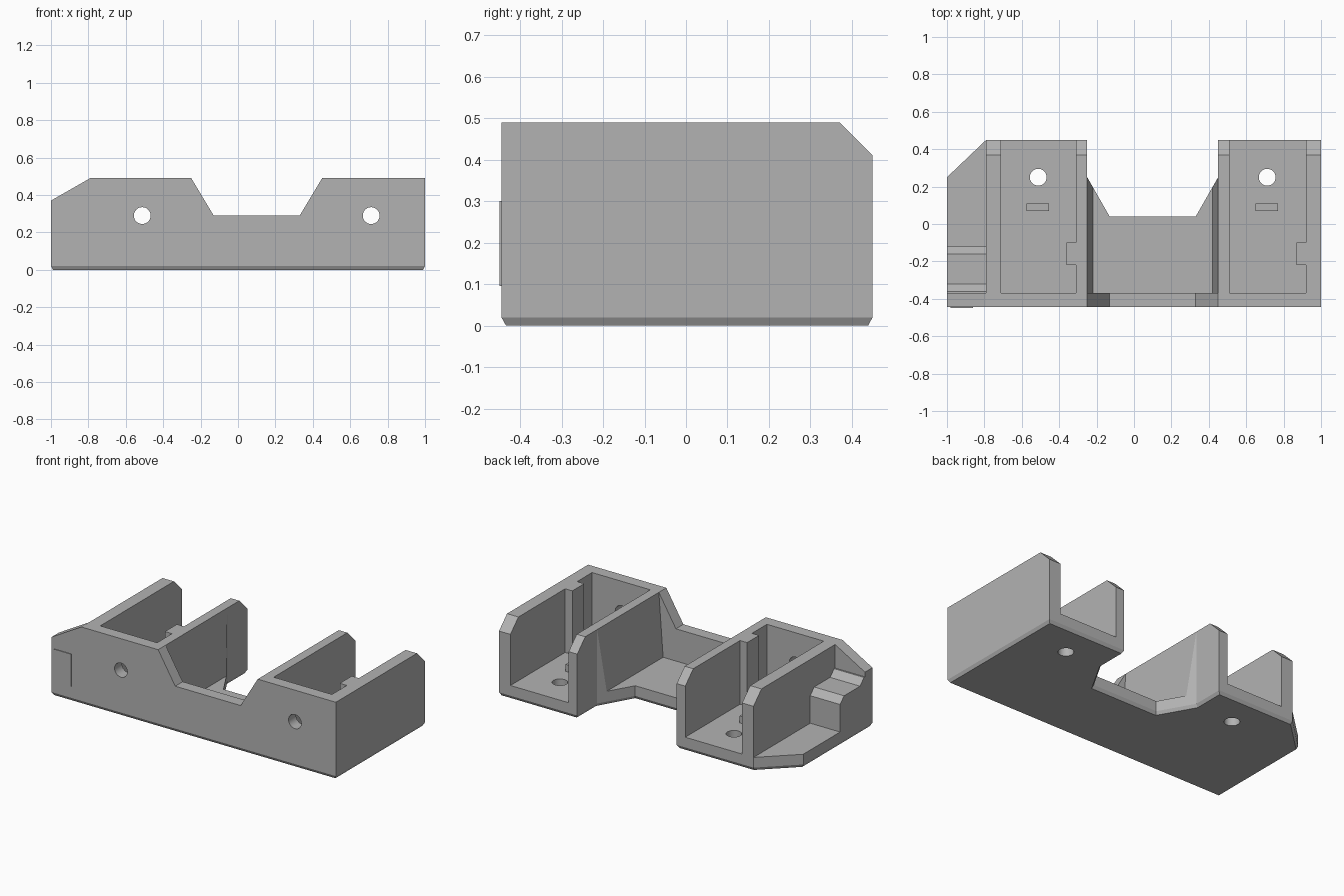
import bpy, bmesh, math
from mathutils import Vector

if "Cube" in bpy.data.objects:
    bpy.data.objects.remove(bpy.data.objects["Cube"], do_unlink=True)

grey = bpy.data.materials.new("matte grey")
grey.use_nodes = True
grey.diffuse_color = (0.45, 0.45, 0.45, 1)
grey.node_tree.nodes["Principled BSDF"].inputs["Base Color"].default_value = grey.diffuse_color

FLOOR, TOP = 0.085, 0.49
FRONT, INNER, BACK = -0.445, -0.37, 0.45
ROOT = 0.04  # parts start inside the floor so they fuse cleanly


def prism(name, points, axis, start, end, edit=None):
    """Extrude a 2D outline along x, y or z."""
    place = {"x": lambda a, b, t: (t, a, b),
             "y": lambda a, b, t: (a, t, b),
             "z": lambda a, b, t: (a, b, t)}[axis]
    bm = bmesh.new()
    face = bm.faces.new([bm.verts.new(place(a, b, start)) for a, b in points])
    moved = bmesh.ops.extrude_face_region(bm, geom=[face])["geom"]
    shift = Vector(place(0, 0, end - start))
    for v in moved:
        if isinstance(v, bmesh.types.BMVert):
            v.co += shift
    bmesh.ops.recalc_face_normals(bm, faces=bm.faces)
    if edit:
        edit(bm)
    mesh = bpy.data.meshes.new(name)
    bm.to_mesh(mesh)
    bm.free()
    mesh.materials.append(grey)
    obj = bpy.data.objects.new(name, mesh)
    bpy.context.collection.objects.link(obj)
    return obj


def box(name, x0, x1, y0, y1, z0, z1):
    return prism(name, [(x0, y0), (x1, y0), (x1, y1), (x0, y1)], "z", z0, z1)


def circle(a, b, r=0.045, n=32):
    return [(a + r * math.cos(math.tau * i / n), b + r * math.sin(math.tau * i / n))
            for i in range(n)]


def combine(target, other, operation):
    """Apply a boolean and discard the second object."""
    mod = target.modifiers.new(operation, "BOOLEAN")
    mod.operation, mod.solver, mod.object = operation, "EXACT", other
    bpy.context.view_layer.objects.active = target
    bpy.ops.object.modifier_apply(modifier=mod.name)
    bpy.data.objects.remove(other, do_unlink=True)


def chamfer_bottom(bm):
    bottom = min(bm.faces, key=lambda f: f.calc_center_median().z)
    bmesh.ops.inset_region(bm, faces=[bottom], thickness=0.011, use_even_offset=True)
    for v in bottom.verts:
        v.co.z = 0


# Floor slab with rear notch, cut corner and chamfered underside
body = prism("bracket_body",
             [(-1, FRONT), (1, FRONT), (1, BACK), (0.45, BACK), (0.45, 0.25), (0.33, 0.04),
              (-0.13, 0.04), (-0.25, 0.25), (-0.25, BACK), (-0.79, BACK), (-1, 0.25)],
             "z", 0.02, FLOOR, chamfer_bottom)

# Front wall with a dipped centre
parts = [prism("front_wall",
               [(-1, ROOT), (1, ROOT), (1, TOP), (0.45, TOP), (0.33, 0.29), (-0.13, 0.29),
                (-0.25, TOP), (-0.79, TOP), (-1, 0.37)], "y", FRONT, INNER)]

# Bay side walls with clipped rear top corners
wall = [(INNER - 0.03, ROOT), (BACK, ROOT), (BACK, 0.41), (0.37, TOP), (INNER - 0.03, TOP)]
for x0, x1 in ((-0.79, -0.71), (-0.31, -0.25), (0.45, 0.51), (0.92, 1.0)):
    parts.append(prism("bay_wall", wall, "x", x0, x1))

# Guide rib and floor nub in each bay
for rib_x, centre in ((-0.31, -0.515), (0.92, 0.71)):
    parts.append(box("guide_rib", rib_x - 0.05, rib_x + 0.03, -0.22, -0.10, ROOT, TOP))
    parts.append(box("floor_nub", centre - 0.06, centre + 0.06, 0.07, 0.11, ROOT, 0.13))


# Tapered skirts on the two walls facing the middle
def trim_skirt(bm):
    for v in bm.verts:
        if v.co.y > 0 and -0.24 < v.co.x < 0.44:
            v.co.y = 0.197


for x, side in ((-0.25, 1), (0.45, -1)):
    parts.append(prism("wall_skirt", [(x, FLOOR), (x + 0.03 * side, FLOOR), (x, TOP)],
                       "y", INNER, 0.25, trim_skirt))

# Stepped block on the side flange
parts.append(prism("flange_block",
                   [(INNER - 0.03, ROOT), (-0.12, ROOT), (-0.12, 0.26), (-0.16, 0.30),
                    (-0.32, 0.30), (-0.36, 0.34), (INNER - 0.03, 0.34)], "x", -1, -0.77))

for part in parts:
    combine(body, part, "UNION")

# Screw holes through the front wall and the floor
for x in (-0.512, 0.712):
    combine(body, prism("front_hole", circle(x, 0.29), "y", -0.6, -0.3), "DIFFERENCE")
    combine(body, prism("floor_hole", circle(x, 0.25), "z", -0.1, 0.2), "DIFFERENCE")

# Merge flat regions into single faces
bm = bmesh.new()
bm.from_mesh(body.data)
bmesh.ops.remove_doubles(bm, verts=bm.verts, dist=0.0001)
bmesh.ops.dissolve_limit(bm, angle_limit=math.radians(0.5), verts=bm.verts, edges=bm.edges)
bm.to_mesh(body.data)
bm.free()

# Thin raised pad on the front of the flange
pad = box("front_pad", -0.98, -0.86, -0.45, FRONT + 0.002, 0.095, 0.30)

for obj in (body, pad):
    bpy.ops.object.select_all(action="DESELECT")
    obj.select_set(True)
    bpy.context.view_layer.objects.active = obj
    bpy.ops.object.shade_smooth_by_angle(angle=math.radians(20))
